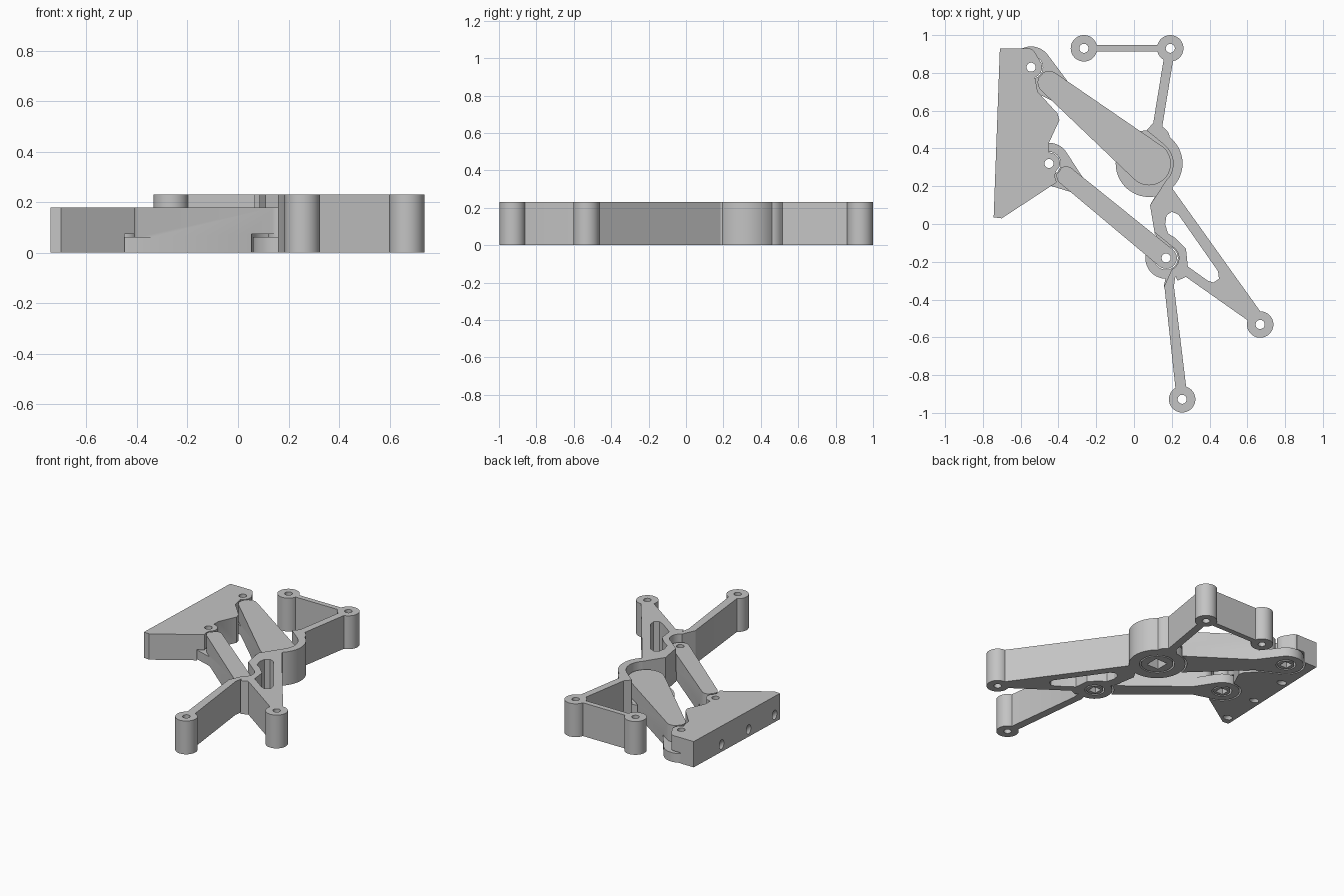
import bpy, bmesh, math
from mathutils import Vector, geometry

cube = bpy.data.objects.get("Cube")
if cube:
    bpy.data.objects.remove(cube, do_unlink=True)

grey = bpy.data.materials.new("plain grey")
grey.use_nodes = True
grey.diffuse_color = (0.55, 0.55, 0.55, 1)
grey.node_tree.nodes["Principled BSDF"].inputs["Base Color"].default_value = (0.55, 0.55, 0.55, 1)

TOP, LOW, FLOOR, GAP = 0.23, 0.178, 0.063, 0.01   # tall body, arms, hinge floor, clearance
PIN, BIG_PIN, BORE = 0.052, 0.1, 0.024


def prism(points, z0, z1, name="piece"):
    """Extrude a 2D outline from z0 to z1."""
    bm = bmesh.new()
    face = bm.faces.new([bm.verts.new((x, y, z0)) for x, y in points])
    up = bmesh.ops.extrude_face_region(bm, geom=[face])["geom"]
    bmesh.ops.translate(bm, vec=(0, 0, z1 - z0), verts=[v for v in up if isinstance(v, bmesh.types.BMVert)])
    bmesh.ops.recalc_face_normals(bm, faces=bm.faces)
    mesh = bpy.data.meshes.new(name)
    bm.to_mesh(mesh)
    bm.free()
    ob = bpy.data.objects.new(name, mesh)
    bpy.context.collection.objects.link(ob)
    ob.data.materials.append(grey)
    return ob


def ring(c, r, n=48):
    return [(c[0] + r * math.cos(math.tau * i / n), c[1] + r * math.sin(math.tau * i / n)) for i in range(n)]


def disc(c, r, z0, z1, name="piece"):
    return prism(ring(c, r), z0, z1, name)


def hull(a, ra, b, rb, z0, z1, name="piece"):
    """Tapered bar with round ends."""
    pts = [Vector(p) for p in ring(a, ra) + ring(b, rb)]
    return prism([pts[i][:] for i in geometry.convex_hull_2d(pts)], z0, z1, name)


def square(c, h, z0, z1):
    x, y = c
    return prism([(x - h, y - h), (x + h, y - h), (x + h, y + h), (x - h, y + h)], z0, z1)


def combine(base, op, *others):
    for other in others:
        mod = base.modifiers.new("join", "BOOLEAN")
        mod.operation, mod.solver, mod.object = op, "EXACT", other
        bpy.context.view_layer.objects.active = base
        bpy.ops.object.modifier_apply(modifier=mod.name)
        bpy.data.objects.remove(other, do_unlink=True)


def add(base, *others):
    combine(base, "UNION", *others)


def cut(base, *others):
    combine(base, "DIFFERENCE", *others)


# Pivot centres
hub, lug = (0.08, 0.32), (0.17, -0.18)
pivot_a, pivot_b = (-0.545, 0.83), (-0.45, 0.32)
tip_a, tip_b = (-0.45, 0.75), (-0.36, 0.255)
bosses = [(-0.265, 0.93), (0.192, 0.93), (0.668, -0.532), (0.255, -0.928)]

# Main frame: hub, neck, braces and bosses
frame = disc(hub, 0.177, 0, TOP, "main_frame")
add(frame,
    prism([(0.2, 0.27), (0.205, 0.185), (0.67, -0.465), (0.63, -0.53), (0.275, -0.28), (0.23, -0.30),
           (0.17, -0.15), (0.11, -0.05), (0.085, 0.1), (0.15, 0.21)], 0, TOP),
    disc(lug, 0.11, 0, TOP),
    hull(bosses[0], 0.018, bosses[1], 0.018, 0, TOP),
    hull(bosses[1], 0.025, (0.115, 0.46), 0.025, 0, TOP),
    hull((0.115, 0.52), 0.02, (0.12, 0.45), 0.07, 0, TOP),
    hull((0.195, -0.27), 0.025, (0.185, -0.33), 0.026, 0, TOP),
    hull((0.185, -0.32), 0.025, bosses[3], 0.029, 0, TOP))
for c in bosses:
    add(frame, disc(c, 0.07, 0, TOP))

# Lightening window, arm pockets and bores
cut(frame,
    prism([(0.165, 0.0), (0.172, 0.045), (0.2, 0.065), (0.235, 0.05), (0.445, -0.25), (0.45, -0.29),
           (0.42, -0.31), (0.39, -0.3), (0.285, -0.225), (0.275, -0.13), (0.22, -0.075), (0.18, -0.05)], -1, 1),
    disc(hub, 0.127, FLOOR, 1),
    prism([(0.16, 0.42), (-0.15, 0.67), (-0.15, 0.1), (0.085, 0.1), (0.17, 0.23)], FLOOR, 1),
    disc(lug, 0.068, FLOOR, 1),
    prism([(0.212, -0.128), (0, 0.045), (0, -0.33), (0.16, -0.33), (0.2, -0.24)], FLOOR, 1),
    disc(hub, BIG_PIN + GAP, -1, 1), disc(lug, PIN + GAP, -1, 1))
for c in bosses:
    cut(frame, disc(c, BORE, -1, 1))


# Two link arms, each with a low eye at the plate and a pin at the frame
def link_arm(name, tip, tip_r, end, end_r, pivot, root, lug_r, pin_r):
    arm = hull(tip, tip_r, end, end_r, 0, LOW, name)
    cut(arm, disc(pivot, 0.068, FLOOR, 1), disc(end, lug_r + GAP, -1, FLOOR + GAP))
    eye = hull(pivot, 0.11, root, tip_r, 0, FLOOR)
    add(arm, eye, disc(end, pin_r, 0, FLOOR + 0.03))
    cut(arm, disc(pivot, PIN + GAP, -1, 1))
    return arm


upper = link_arm("upper_arm", tip_a, 0.06, hub, 0.115, pivot_a, (-0.38, 0.693), 0.177, BIG_PIN)
cut(upper, square(hub, 0.045, -1, 0.07))
lower = link_arm("lower_arm", tip_b, 0.05, lug, 0.057, pivot_b, (-0.31, 0.214), 0.11, PIN)
cut(lower, disc(lug, BORE, -1, 1), square(lug, 0.028, -1, 0.04))

# Mounting plate with hinge knuckles
plate = prism([(-0.71, 0.93), (-0.743, 0.035), (-0.7, 0.03), (-0.41, 0.22), (-0.415, 0.27), (-0.45, 0.32),
               (-0.45, 0.43), (-0.395, 0.55), (-0.405, 0.585), (-0.51, 0.7), (-0.52, 0.76),
               (-0.545, 0.83), (-0.55, 0.93)], 0, LOW, "mounting_plate")
add(plate, *[disc(c, 0.058, 0, LOW) for c in (pivot_a, pivot_b)],
    hull((-0.56, 0.89), 0.04, pivot_a, 0.058, 0, LOW))
cut(plate, disc(tip_a, 0.068, -1, 1), disc(tip_b, 0.058, -1, 1))
for pivot, root, r in ((pivot_a, (-0.38, 0.693), 0.07), (pivot_b, (-0.31, 0.214), 0.06)):
    cut(plate, hull(pivot, 0.12, root, r, -1, FLOOR + GAP))
    add(plate, disc(pivot, PIN, 0, FLOOR + 0.03))
    cut(plate, disc(pivot, BORE, -1, 1), square(pivot, 0.028, -1, 0.04))

# Slanted screw holes along the outer edge
for y in (0.09, 0.36, 0.64):
    drill = disc((0, 0), 0.023, -0.3, 0.3)
    drill.rotation_euler = (0, math.radians(-45), 0)
    drill.location = (-0.743 + 0.037 * y, y, 0.05)
    bpy.context.view_layer.update()
    cut(plate, drill)

# Smooth the round walls, keep corners crisp
for ob in (frame, upper, lower, plate):
    bpy.ops.object.select_all(action="DESELECT")
    ob.select_set(True)
    bpy.context.view_layer.objects.active = ob
    bpy.ops.object.shade_smooth_by_angle(angle=math.radians(25))
